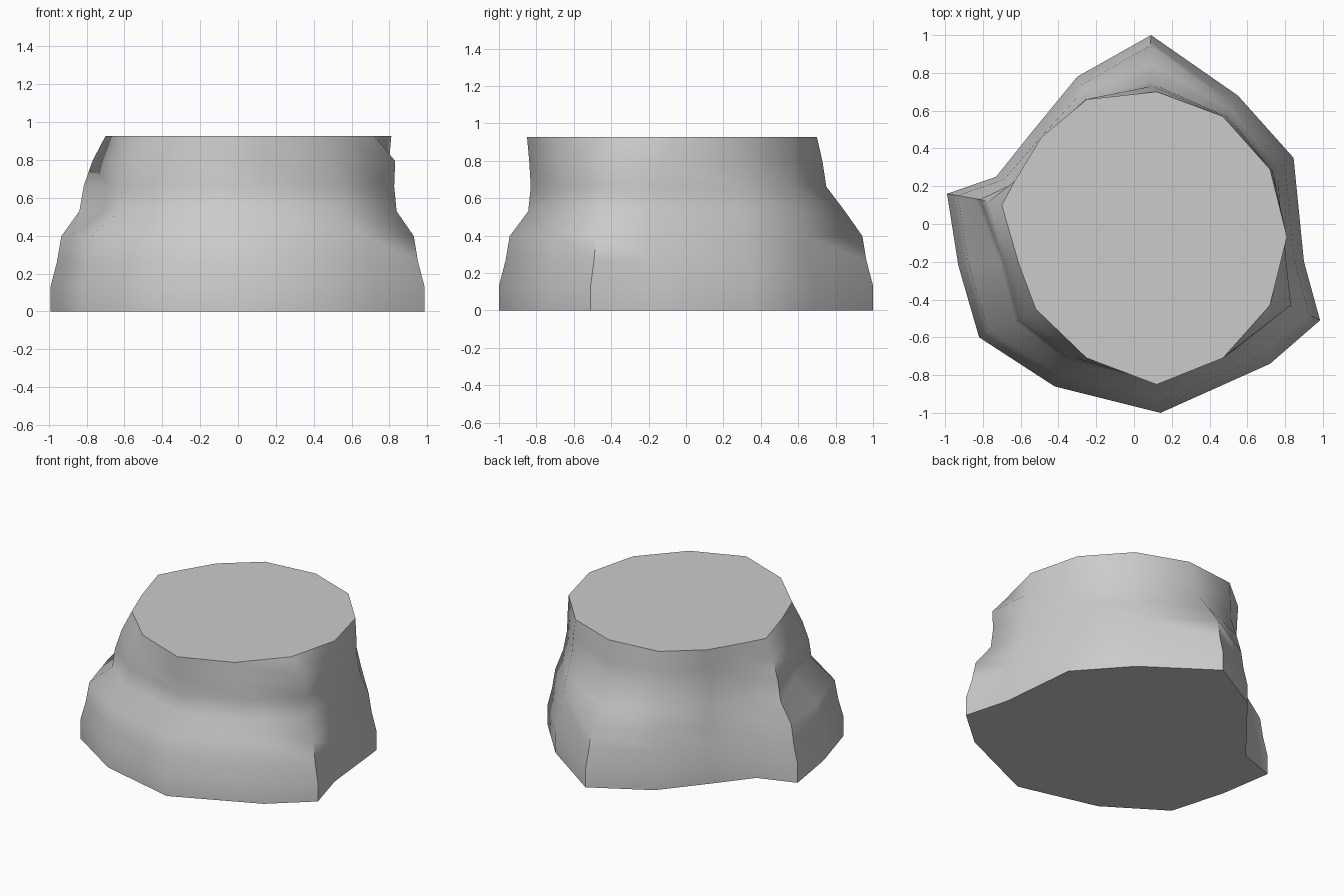
import bpy, bmesh, math

if "Cube" in bpy.data.objects:
    bpy.data.objects.remove(bpy.data.objects["Cube"])

# Plan outlines, matched point for point: foot, pinched neck, upper rim
foot = [(.09, 1), (.55, .68), (.845, .35), (.90, -.20), (.985, -.51), (.72, -.74), (.14, -1),
        (-.42, -.86), (-.82, -.60), (-.93, -.22), (-.99, .16), (-.73, .25), (-.53, .50), (-.30, .78)]
neck = [(.08, .75), (.50, .57), (.74, .28), (.79, -.15), (.825, -.43), (.54, -.66), (.12, -.83),
        (-.35, -.71), (-.61, -.51), (-.69, -.20), (-.815, .13), (-.63, .21), (-.49, .44), (-.26, .66)]
rim = [(.12, .70), (.47, .57), (.72, .29), (.81, -.07), (.72, -.43), (.47, -.71), (.12, -.85),
       (-.25, -.71), (-.52, -.45), (-.61, -.21), (-.70, .10), (-.63, .23), (-.49, .46), (-.25, .66)]


def blend(a, b, t):
    """Mix two outlines; t gives the mix for each point index."""
    return [(p[0] + (q[0] - p[0]) * t(i), p[1] + (q[1] - p[1]) * t(i))
            for i, (p, q) in enumerate(zip(a, b))]


def scaled(a, s):
    return [(x * s, y * s) for x, y in a]


# Evenly spaced layers from the ground up
layers = [
    foot, foot, scaled(foot, .965), scaled(foot, .943),
    blend(foot, neck, lambda i: .92 - .32 * max(foot[i][1], 0)),
    neck,
    blend(neck, rim, lambda i: -.05 if i == 4 else .4),
    rim,
]
step = .927 / (len(layers) - 1)

# Loft the layers and cap both ends
bm = bmesh.new()
rings = [[bm.verts.new((x, y, k * step)) for x, y in ring] for k, ring in enumerate(layers)]
n = len(foot)
for low, high in zip(rings, rings[1:]):
    for i in range(n):
        j = (i + 1) % n
        bm.faces.new((low[i], low[j], high[j], high[i]))
bm.faces.new(rings[0])
bm.faces.new(rings[-1])
bmesh.ops.recalc_face_normals(bm, faces=bm.faces)

mesh = bpy.data.meshes.new("stump_body")
bm.to_mesh(mesh)
bm.free()
body = bpy.data.objects.new("stump_body", mesh)
bpy.context.collection.objects.link(body)

# Soft sides, crisp caps
bpy.context.view_layer.objects.active = body
body.select_set(True)
bpy.ops.object.shade_smooth_by_angle(angle=math.radians(60))
